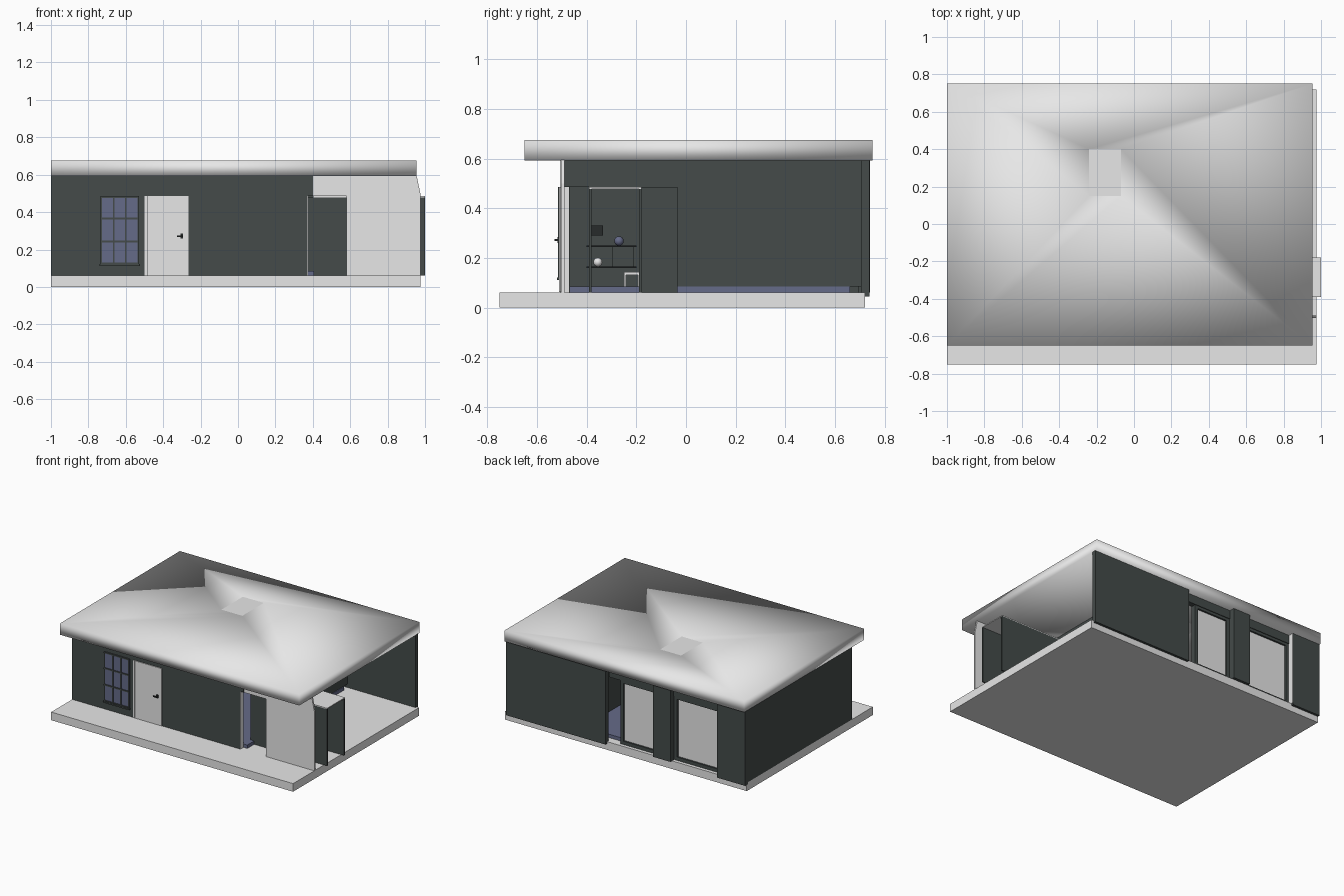
import bpy, bmesh, math

if "Cube" in bpy.data.objects:
    bpy.data.objects.remove(bpy.data.objects["Cube"])


def material(name, rgb):
    m = bpy.data.materials.new(name)
    m.diffuse_color = (*rgb, 1)
    m.use_nodes = True
    m.node_tree.nodes["Principled BSDF"].inputs["Base Color"].default_value = m.diffuse_color
    return m


LIGHT = material("light_grey", (0.8, 0.8, 0.8))
DARK = material("dark_slate", (0.058, 0.07, 0.068))
BLUE = material("slate_blue", (0.13, 0.145, 0.25))
BLACK = material("near_black", (0.02, 0.024, 0.024))


def finish(name, bm, mat, smooth=False):
    bmesh.ops.recalc_face_normals(bm, faces=bm.faces)
    me = bpy.data.meshes.new(name)
    bm.to_mesh(me)
    bm.free()
    me.materials.append(mat)
    if smooth:
        for p in me.polygons:
            p.use_smooth = True
    ob = bpy.data.objects.new(name, me)
    bpy.context.collection.objects.link(ob)
    return ob


def box(name, x, y, z, mat):
    bm = bmesh.new()
    bmesh.ops.create_cube(bm, size=1)
    for v in bm.verts:
        v.co = [r[0] if c < 0 else r[1] for c, r in zip(v.co, (x, y, z))]
    return finish(name, bm, mat)


def panel(name, outline, y0, y1, mat):
    """Extrude an outline in the xz plane from y0 to y1."""
    bm = bmesh.new()
    face = bm.faces.new([bm.verts.new((x, y0, z)) for x, z in outline])
    r = bmesh.ops.extrude_face_region(bm, geom=[face])
    for v in r["geom"]:
        if isinstance(v, bmesh.types.BMVert):
            v.co.y = y1
    return finish(name, bm, mat)


def ball(name, loc, radius, mat):
    bm = bmesh.new()
    bmesh.ops.create_uvsphere(bm, u_segments=16, v_segments=8, radius=radius)
    bmesh.ops.translate(bm, verts=bm.verts, vec=loc)
    return finish(name, bm, mat, True)


# Floor slab and raised interior floor
box("floor_slab", (-1, 0.975), (-0.75, 0.72), (0, 0.06), LIGHT)
box("interior_floor", (-0.97, 0.405), (-0.47, 0.66), (0.055, 0.085), BLUE)

# Smooth roof slab with a rectangular shaft opening, and its flush cap
bm = bmesh.new()
OUT = [(-1, -0.65), (0.955, -0.65), (0.955, 0.75), (-1, 0.75)]
INN = [(-0.24, 0.15), (-0.07, 0.15), (-0.07, 0.40), (-0.24, 0.40)]
rings = [[bm.verts.new((x, y, z)) for x, y in loop]
         for loop, z in ((OUT, 0.593), (OUT, 0.675), (INN, 0.675), (INN, 0.593))]
for a, b in zip(rings, rings[1:] + rings[:1]):
    for i in range(4):
        j = (i + 1) % 4
        bm.faces.new((a[i], a[j], b[j], b[i]))
finish("roof_slab", bm, LIGHT, True)
box("roof_cap", (-0.24, -0.07), (0.15, 0.40), (0.593, 0.675), LIGHT)

# Outer walls
TOP = 0.595
box("left_wall", (-1, -0.965), (-0.505, 0.735), (0.055, TOP), DARK)
panel("front_wall", [(-1, 0.06), (0.37, 0.06), (0.37, 0.485), (0.4, 0.485),
                     (0.4, TOP), (-1, TOP)], -0.505, -0.47, DARK)
panel("front_light_panel", [(0.4, 0.485), (0.58, 0.485), (0.58, 0.06), (0.975, 0.06),
                            (0.975, 0.5), (0.955, TOP), (0.4, TOP)], -0.503, -0.49, LIGHT)
box("front_wall_end", (0.37, 0.374), (-0.504, -0.471), (0.06, 0.485), LIGHT)
box("back_wall_long", (0.14, 0.955), (0.705, 0.738), (0.045, TOP), DARK)
box("back_wall_short", (-1, -0.77), (0.705, 0.738), (0.045, TOP), DARK)
box("back_wall_end", (-0.77, -0.766), (0.66, 0.735), (0.06, TOP), LIGHT)
box("back_pillar", (-0.39, -0.25), (0.60, 0.74), (0.06, TOP), DARK)
box("back_lintel", (-0.77, 0.14), (0.66, 0.70), (0.53, TOP), DARK)

# Wall between house and open terrace
box("terrace_wall", (0.37, 0.40), (-0.035, 0.705), (0.085, TOP), DARK)
box("terrace_upper_wall", (0.37, 0.40), (-0.47, -0.035), (0.485, TOP), DARK)
box("terrace_corner", (0.37, 0.47), (-0.18, -0.035), (0.06, 0.485), DARK)

# Side entrance passage
box("passage_front_wall", (0.374, 1), (-0.39, -0.38), (0.06, 0.478), DARK)
box("passage_back_wall", (0.47, 1), (-0.19, -0.18), (0.06, 0.478), DARK)
box("passage_ceiling", (0.40, 1), (-0.39, -0.18), (0.478, 0.485), LIGHT)

# Front door
box("front_door", (-0.485, -0.265), (-0.511, -0.503), (0.062, 0.485), LIGHT)
box("door_jamb", (-0.50, -0.487), (-0.509, -0.503), (0.062, 0.485), LIGHT)
box("handle_plate", (-0.307, -0.293), (-0.517, -0.51), (0.26, 0.285), BLACK)
box("handle_lever", (-0.325, -0.295), (-0.53, -0.522), (0.268, 0.276), BLACK)
box("handle_stem", (-0.304, -0.296), (-0.524, -0.515), (0.268, 0.276), BLACK)

# Front window: pane, frame and glazing bars
box("window_pane", (-0.735, -0.53), (-0.51, -0.503), (0.12, 0.485), BLUE)
for i in range(4):
    x = -0.731 + i * 0.0657
    box("window_upright", (x - 0.004, x + 0.004), (-0.515, -0.506), (0.12, 0.485), DARK)
for z in (0.125, 0.243, 0.365, 0.481):
    box("window_bar", (-0.735, -0.53), (-0.516, -0.506), (z - 0.005, z + 0.005), DARK)
box("window_sill", (-0.74, -0.525), (-0.52, -0.503), (0.112, 0.122), DARK)

# Back windows: dark frame around a light panel
for x0, x1 in ((-0.25, 0.05), (-0.766, -0.39)):
    f = 0.025
    box("back_panel", (x0 + f, x1 - f), (0.672, 0.682), (0.085, 0.51), LIGHT)
    for a, b in ((x0, x0 + f), (x1 - f, x1)):
        box("back_frame_side", (a, b), (0.66, 0.695), (0.06, 0.535), DARK)
    for a, b in ((0.06, 0.085), (0.51, 0.535)):
        box("back_frame_rail", (x0 + f, x1 - f), (0.66, 0.695), (a, b), DARK)

# Furniture seen through the passage
box("partition", (-0.12, -0.10), (-0.47, -0.12), (0.085, 0.56), DARK)
for z in (0.165, 0.25):
    box("shelf", (-0.10, 0.0), (-0.40, -0.20), (z - 0.006, z), BLACK)
box("shelf_cabinet", (-0.10, -0.03), (-0.295, -0.21), (0.165, 0.244), DARK)
box("shelf_box", (-0.10, -0.04), (-0.39, -0.335), (0.29, 0.33), BLACK)
ball("bowl", (-0.04, -0.355, 0.183), 0.018, LIGHT)
ball("vase", (-0.05, -0.27, 0.268), 0.019, BLUE)
box("stool_seat", (0.08, 0.15), (-0.25, -0.185), (0.132, 0.143), LIGHT)
for x in (0.085, 0.145):
    for y in (-0.245, -0.19):
        box("stool_leg", (x - 0.004, x + 0.004), (y - 0.004, y + 0.004), (0.085, 0.134), LIGHT)
